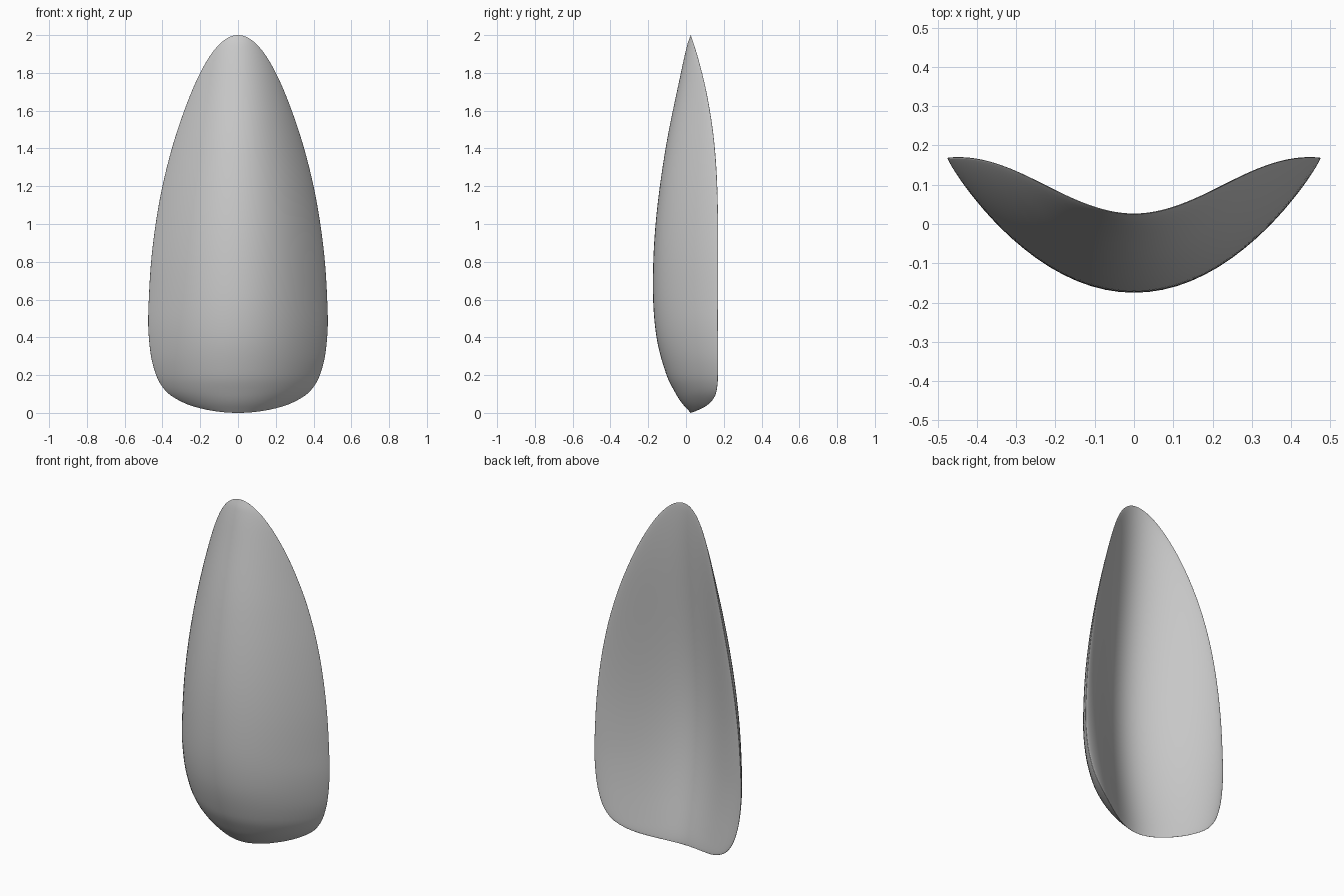
import bpy
import bmesh
import math

cube = bpy.data.objects.get("Cube")
if cube:
    bpy.data.objects.remove(cube, do_unlink=True)

# Height, squared half width
OUTLINE = [(0, 0), (.02, .033), (.05, .078), (.1, .134), (.15, .167), (.2, .188),
           (.3, .212), (.45, .2256), (.6, .223), (.8, .2116), (1, .19), (1.2, .16),
           (1.4, .1225), (1.6, .081), (1.8, .04), (1.9, .02), (2, 0)]
# Height, forward bulge
BULGE = [(0, 0), (.05, .045), (.1, .078), (.2, .128), (.4, .181), (.65, .2),
         (1, .186), (1.4, .133), (1.8, .052), (1.95, .018), (2, 0)]
ROWS, SIDES = 72, 80


def smooth_lookup(table, z):
    """Cubic interpolation through the table."""
    last = len(table) - 1
    i = 0
    while i < last - 1 and z > table[i + 1][0]:
        i += 1

    def slope(k):
        a, b = table[max(k - 1, 0)], table[min(k + 1, last)]
        return (b[1] - a[1]) / (b[0] - a[0])

    (z0, v0), (z1, v1) = table[i], table[i + 1]
    h = z1 - z0
    t = (z - z0) / h
    return ((1 + 2 * t) * (1 - t) ** 2 * v0 + t * (1 - t) ** 2 * h * slope(i)
            + t * t * (3 - 2 * t) * v1 + t * t * (t - 1) * h * slope(i + 1))


def spine(x):
    """Depth of the rim at a given distance from the middle."""
    return .025 + .072 * (1 - math.cos(math.pi * x / .45))


def shell_point(z, angle):
    """Point on the closed cross-section at height z."""
    r = math.cos(angle)
    inner = max(1 - r * r, 0)
    width = math.sqrt(max(smooth_lookup(OUTLINE, z), 0))
    bulge = max(smooth_lookup(BULGE, z), 0)
    if math.sin(angle) < 0:
        # Convex front
        rim = spine(width)
        y = rim - (rim - .025 + bulge) * inner ** .9
    else:
        # Hollow back with a narrow rounded rim
        rounding = .01 * math.sqrt(bulge / .2 * max(1 - r ** 8, 0))
        dip = .1 * max(math.sin(math.pi * (z / 2) ** .75), 0) ** 1.5
        y = spine(width * r) + rounding - dip * inner
    return width * r, y, z


# Curved shell, lofted between a bottom and a top point
bm = bmesh.new()
bottom = bm.verts.new(shell_point(0, 0))
top = bm.verts.new(shell_point(2, 0))
rings = []
for row in range(1, ROWS):
    z = 1 - math.cos(math.pi * row / ROWS)
    rings.append([bm.verts.new(shell_point(z, math.tau * s / SIDES)) for s in range(SIDES)])
for s in range(SIDES):
    n = (s + 1) % SIDES
    bm.faces.new((bottom, rings[0][n], rings[0][s]))
    bm.faces.new((top, rings[-1][s], rings[-1][n]))
    for low, high in zip(rings, rings[1:]):
        bm.faces.new((low[s], low[n], high[n], high[s]))
bmesh.ops.recalc_face_normals(bm, faces=bm.faces)
for face in bm.faces:
    face.smooth = True

mesh = bpy.data.meshes.new("curved_shell")
bm.to_mesh(mesh)
bm.free()
shell = bpy.data.objects.new("curved_shell", mesh)
bpy.context.collection.objects.link(shell)

# Plain grey
grey = bpy.data.materials.new("plain_grey")
grey.use_nodes = True
colour = (.6, .6, .6, 1)
grey.diffuse_color = colour
grey.node_tree.nodes["Principled BSDF"].inputs["Base Color"].default_value = colour
mesh.materials.append(grey)
